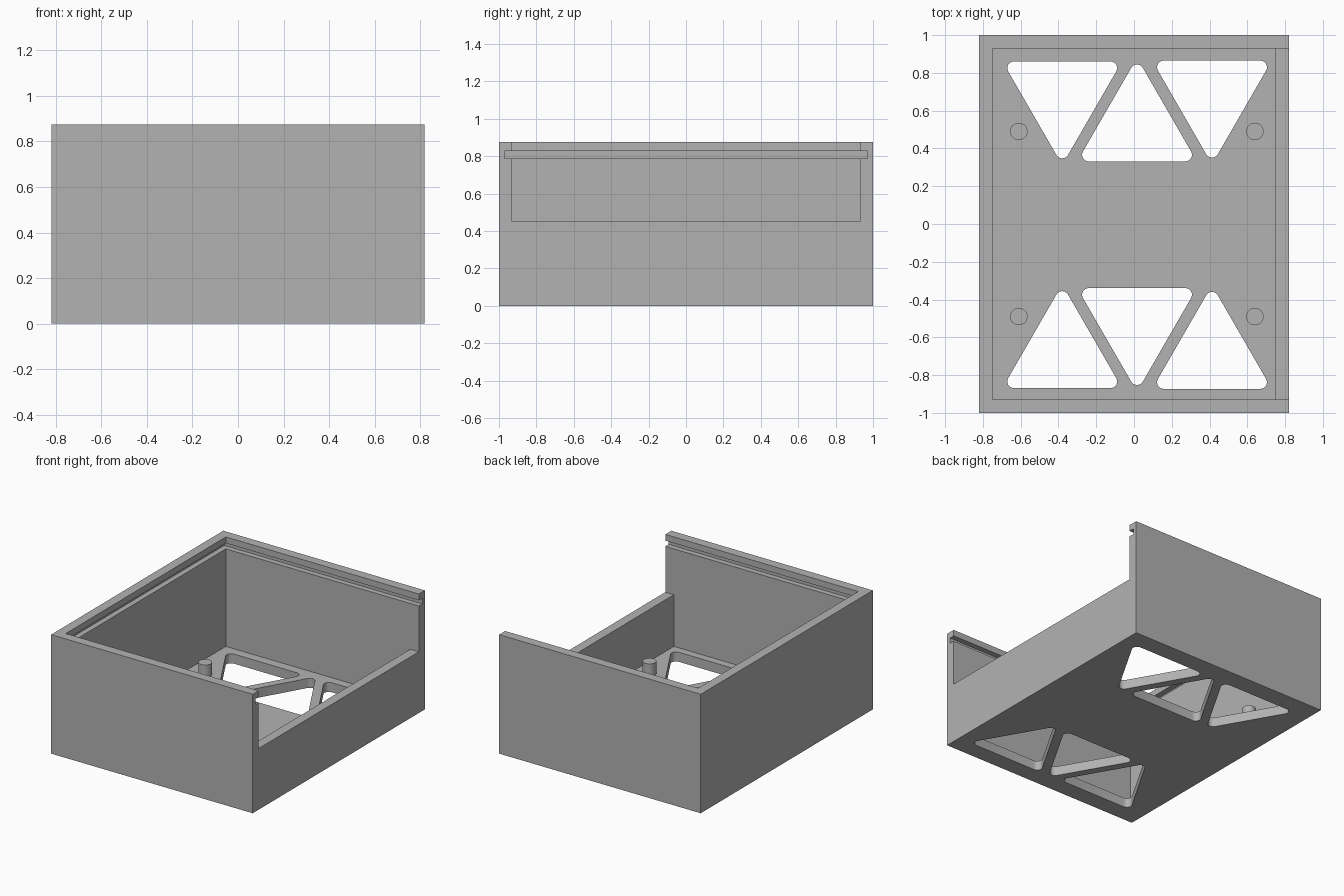
import bpy
import bmesh
from math import cos, sin, pi, radians

if "Cube" in bpy.data.objects:
    bpy.data.objects.remove(bpy.data.objects["Cube"], do_unlink=True)

HALF_X, HALF_Y, HEIGHT = 0.82, 1.0, 0.875
IN_X, IN_Y = 0.75, 0.93
FLOOR = 0.07

grey = bpy.data.materials.new("mid_grey")
grey.use_nodes = True
colour = (0.448, 0.448, 0.448, 1)
grey.diffuse_color = colour
grey.node_tree.nodes["Principled BSDF"].inputs["Base Color"].default_value = colour


def prism(name, outline, z0, z1):
    """Upright solid with the given counter-clockwise outline."""
    bm = bmesh.new()
    base = bm.faces.new([bm.verts.new((x, y, z0)) for x, y in outline])
    top = bmesh.ops.extrude_face_region(bm, geom=[base])["geom"]
    bmesh.ops.translate(bm, vec=(0, 0, z1 - z0),
                        verts=[v for v in top if isinstance(v, bmesh.types.BMVert)])
    bmesh.ops.recalc_face_normals(bm, faces=bm.faces)
    mesh = bpy.data.meshes.new(name)
    bm.to_mesh(mesh)
    bm.free()
    mesh.materials.append(grey)
    obj = bpy.data.objects.new(name, mesh)
    bpy.context.collection.objects.link(obj)
    return obj


def block(name, x0, x1, y, z0, z1):
    return prism(name, [(x0, -y), (x1, -y), (x1, y), (x0, y)], z0, z1)


def circle(x, y, r, n):
    return [(x + r * cos(2 * pi * i / n), y + r * sin(2 * pi * i / n)) for i in range(n)]


def rounded_triangle(x, y, up, r=0.035, side=0.512, steps=6):
    """Equilateral outline round its centroid, pointing to +y or -y."""
    points = []
    for k in range(3):
        a = radians(90 * up + 120 * k)
        cx, cy = x + side / 3 ** 0.5 * cos(a), y + side / 3 ** 0.5 * sin(a)
        for i in range(steps + 1):
            b = a + radians(-60 + 120 * i / steps)
            points.append((cx + r * cos(b), cy + r * sin(b)))
    return points


def combine(target, tool, operation):
    mod = target.modifiers.new(tool.name, 'BOOLEAN')
    mod.operation = operation
    mod.solver = 'EXACT'
    mod.object = tool
    bpy.context.view_layer.objects.active = target
    bpy.ops.object.modifier_apply(modifier=mod.name)
    bpy.data.objects.remove(tool, do_unlink=True)


# Outer body, hollow inside, lowered right-hand wall and lid groove
body = block("open_box", -HALF_X, HALF_X, HALF_Y, 0, HEIGHT)
combine(body, block("cavity", -IN_X, IN_X, IN_Y, FLOOR, 1), 'DIFFERENCE')
combine(body, block("side_opening", 0.7, 0.9, IN_Y, 0.45, 1), 'DIFFERENCE')
combine(body, block("lid_groove", -0.79, 0.9, 0.97, 0.787, 0.829), 'DIFFERENCE')

# Triangular floor vents, three along the front and three along the back
for row in (1, -1):
    shift = 0 if row > 0 else -0.008
    for x, y, up in ((-0.38, 0.678, -1), (0.016, 0.514, 1), (0.413, 0.682, -1)):
        outline = rounded_triangle(x, row * y + shift, up * row)
        combine(body, prism("vent", outline, -0.1, 0.2), 'DIFFERENCE')

# Mounting pegs rooted in the floor
for x in (-0.61, 0.64):
    for y in (-0.49, 0.49):
        combine(body, prism("peg", circle(x, y, 0.046, 32), 0.03, 0.16), 'UNION')

# Crisp flat walls with smooth rounded details
bpy.ops.object.select_all(action='DESELECT')
body.select_set(True)
bpy.context.view_layer.objects.active = body
bpy.ops.object.shade_smooth_by_angle(angle=radians(30))
